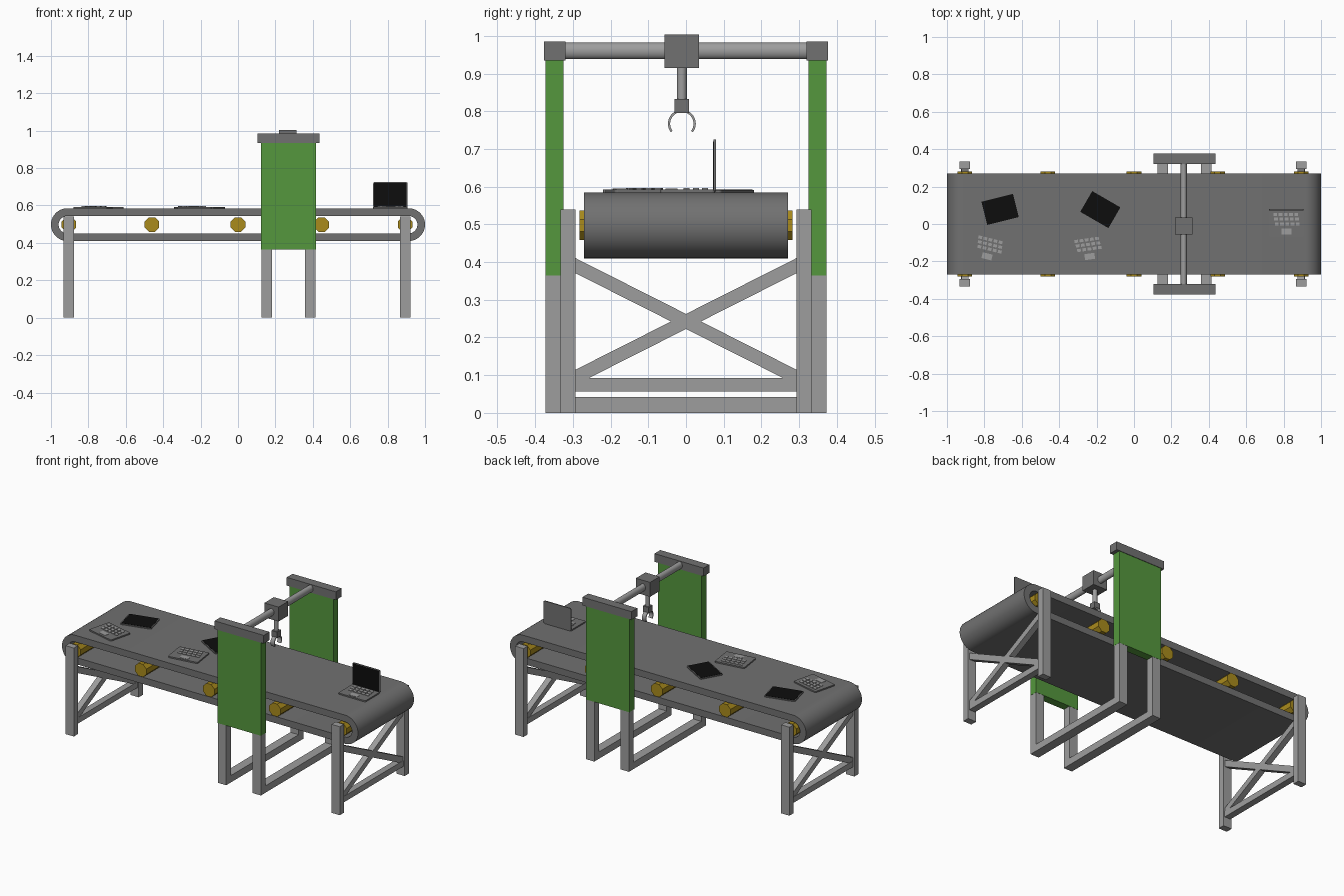
import bpy, bmesh, math
from mathutils import Matrix, Vector

if "Cube" in bpy.data.objects:
    bpy.data.objects.remove(bpy.data.objects["Cube"])


def mat(name, r, g, b):
    m = bpy.data.materials.new(name)
    m.diffuse_color = (r, g, b, 1)
    m.use_nodes = True
    m.node_tree.nodes["Principled BSDF"].inputs["Base Color"].default_value = m.diffuse_color
    return m


DARK = mat("dark_grey", 0.165, 0.165, 0.165)
STEEL = mat("light_steel", 0.34, 0.34, 0.34)
GREEN = mat("panel_green", 0.09, 0.31, 0.047)
GOLD = mat("roller_gold", 0.40, 0.26, 0.012)
BLACK = mat("screen_black", 0.004, 0.004, 0.004)


def finish(name, bm, material, smooth=False):
    bmesh.ops.recalc_face_normals(bm, faces=bm.faces)
    me = bpy.data.meshes.new(name)
    bm.to_mesh(me)
    bm.free()
    me.materials.append(material)
    ob = bpy.data.objects.new(name, me)
    bpy.context.collection.objects.link(ob)
    if smooth:
        bpy.ops.object.select_all(action='DESELECT')
        ob.select_set(True)
        bpy.context.view_layer.objects.active = ob
        bpy.ops.object.shade_smooth_by_angle(angle=math.radians(35))
    return ob


def add_box(bm, lo, hi):
    lo, hi = Vector(lo), Vector(hi)
    m = Matrix.Translation((lo + hi) / 2) @ Matrix.Diagonal((*(hi - lo), 1))
    return bmesh.ops.create_cube(bm, size=1, matrix=m)['verts']


def box(name, lo, hi, material):
    bm = bmesh.new()
    add_box(bm, lo, hi)
    return finish(name, bm, material)


def cylinder(name, centre, radius, length, axis, material, sides=24, scale=(1, 1, 1), turn=0):
    rot = Matrix.Rotation(math.pi / 2, 4, 'X') if axis == 'Y' else Matrix()
    bm = bmesh.new()
    bmesh.ops.create_cone(bm, cap_ends=True, segments=sides, radius1=radius, radius2=radius, depth=length,
                          matrix=Matrix.Translation(centre) @ Matrix.Diagonal((*scale, 1)) @ rot
                          @ Matrix.Rotation(turn, 4, 'Z'))
    return finish(name, bm, material, smooth=sides > 8)


def band(name, outer, inner, place, a, b, closed, material):
    """Strip between two matching outlines, extruded from a to b."""
    bm = bmesh.new()
    rings = [[bm.verts.new(place(p, q, e)) for e, line in ((a, outer), (b, outer), (b, inner), (a, inner))
              for p, q in [line[i]]] for i in range(len(outer))]
    n = len(rings)
    for i in range(n if closed else n - 1):
        r, s = rings[i], rings[(i + 1) % n]
        for k in range(4):
            bm.faces.new((r[k], r[(k + 1) % 4], s[(k + 1) % 4], s[k]))
    if not closed:
        bm.faces.new(rings[0])
        bm.faces.new(rings[-1])
    return finish(name, bm, material, smooth=True)


# Conveyor belt loop
def stadium(radius, steps=20):
    pts = []
    for side, start in ((1, -math.pi / 2), (-1, math.pi / 2)):
        for i in range(steps + 1):
            t = start + math.pi * i / steps
            pts.append((side * 0.9125 + radius * math.cos(t), 0.4975 + radius * math.sin(t)))
    return pts


band("conveyor_belt", stadium(0.0875), stadium(0.0465), lambda p, q, e: (p, e, q), -0.27, 0.27, True, DARK)

# Octagonal rollers
for x in (-0.904, -0.46, 0, 0.447, 0.893):
    cylinder("roller", (x, 0, 0.4975), 0.042, 0.564, 'Y', GOLD, sides=8, turn=math.pi / 8)

# End stands with cross bracing
for x in (-0.904, 0.893):
    for s in (-1, 1):
        y0, y1 = sorted((s * 0.293, s * 0.333))
        box("end_leg", (x - 0.028, y0, 0), (x + 0.028, y1, 0.54), STEEL)
        bm = bmesh.new()
        vs = add_box(bm, (x - 0.018, -0.293, -0.02), (x + 0.018, 0.293, 0.02))
        for v in vs:
            v.co.z += 0.2425 + s * v.co.y * 0.505
        finish("cross_brace", bm, STEEL)
    box("lower_bar", (x - 0.02, -0.293, 0.057), (x + 0.02, 0.293, 0.093), STEEL)

# Gantry: U-shaped supports, panels and caps
for x in (0.153, 0.387):
    box("gantry_floor_bar", (x - 0.028, -0.326, 0), (x + 0.028, 0.326, 0.042), STEEL)
    for s in (-1, 1):
        y0, y1 = sorted((s * 0.326, s * 0.372))
        box("gantry_leg", (x - 0.028, y0, 0), (x + 0.028, y1, 0.366), STEEL)
for s in (-1, 1):
    y0, y1 = sorted((s * 0.325, s * 0.373))
    box("side_panel", (0.122, y0, 0.365), (0.416, y1, 0.936), GREEN)
    y0, y1 = sorted((s * 0.320, s * 0.376))
    box("panel_cap", (0.105, y0, 0.935), (0.437, y1, 0.985), DARK)

# Overhead rail, carriage and gripper
GX, GY = 0.266, -0.011
cylinder("overhead_rail", (GX, 0, 0.96), 0.022, 0.66, 'Y', STEEL, scale=(0.78, 1, 1))
box("carriage", (GX - 0.048, GY - 0.046, 0.915), (GX + 0.048, GY + 0.046, 1.003), DARK)
cylinder("gripper_rod", (GX, GY, 0.873), 0.013, 0.09, 'Z', STEEL)
box("gripper_hub", (GX - 0.019, GY - 0.019, 0.795), (GX + 0.019, GY + 0.019, 0.832), DARK)


def arc(r):
    return [(GY + r * math.cos(t), 0.767 + r * math.sin(t))
            for t in (math.radians(-38 + 256 * i / 28) for i in range(29))]


band("gripper_claw", arc(0.037), arc(0.031), lambda p, q, e: (e, p, q), GX - 0.013, GX + 0.013, False, STEEL)

# Laptop parts on the belt
TOP = 0.585
W, D = 0.184, 0.144


def place(ob, x, y, z, angle, tilt=0):
    ob.matrix_world = (Matrix.Translation((x, y, z)) @ Matrix.Rotation(math.radians(angle), 4, 'Z')
                       @ Matrix.Rotation(math.radians(tilt), 4, 'X'))


def slab(name, w, d, h):
    """Thin plate with rounded corners."""
    bm = bmesh.new()
    add_box(bm, (-w / 2, -d / 2, 0), (w / 2, d / 2, h))
    edges = [e for e in bm.edges if abs(e.verts[0].co.z - e.verts[1].co.z) > h / 2]
    bmesh.ops.bevel(bm, geom=edges, offset=0.008, segments=3, affect='EDGES', profile=0.5)
    return finish(name, bm, DARK)


def keyboard(x, y, angle):
    place(slab("laptop_base", W, D, 0.008), x, y, TOP, angle)
    bm = bmesh.new()
    for row, ky in enumerate((0.046, 0.021, -0.004)):
        for c in range(5):
            kx = (c - 2) * 0.028 + (row - 1) * 0.004
            add_box(bm, (kx - 0.01, ky - 0.008, 0.007), (kx + 0.01, ky + 0.008, 0.011))
    add_box(bm, (-0.027, -0.06, 0.007), (0.027, -0.028, 0.0095))
    place(finish("laptop_keys", bm, STEEL), x, y, TOP, angle)


def screen(x, y, z, angle, tilt=0):
    d = 0.138
    place(slab("laptop_lid", W, d, 0.006), x, y, z, angle, tilt)
    glass = box("laptop_screen", (-W / 2 + 0.005, -d / 2 + 0.005, 0.005),
                (W / 2 - 0.005, d / 2 - 0.005, 0.0072), BLACK)
    place(glass, x, y, z, angle, tilt)


keyboard(-0.775, -0.13, -14)
keyboard(-0.243, -0.13, 8)
keyboard(0.815, 0.005, 0)
screen(-0.716, 0.078, TOP, 14)
screen(-0.18, 0.077, TOP, -30)
screen(0.815, 0.079, TOP + 0.071, 0, 90)
